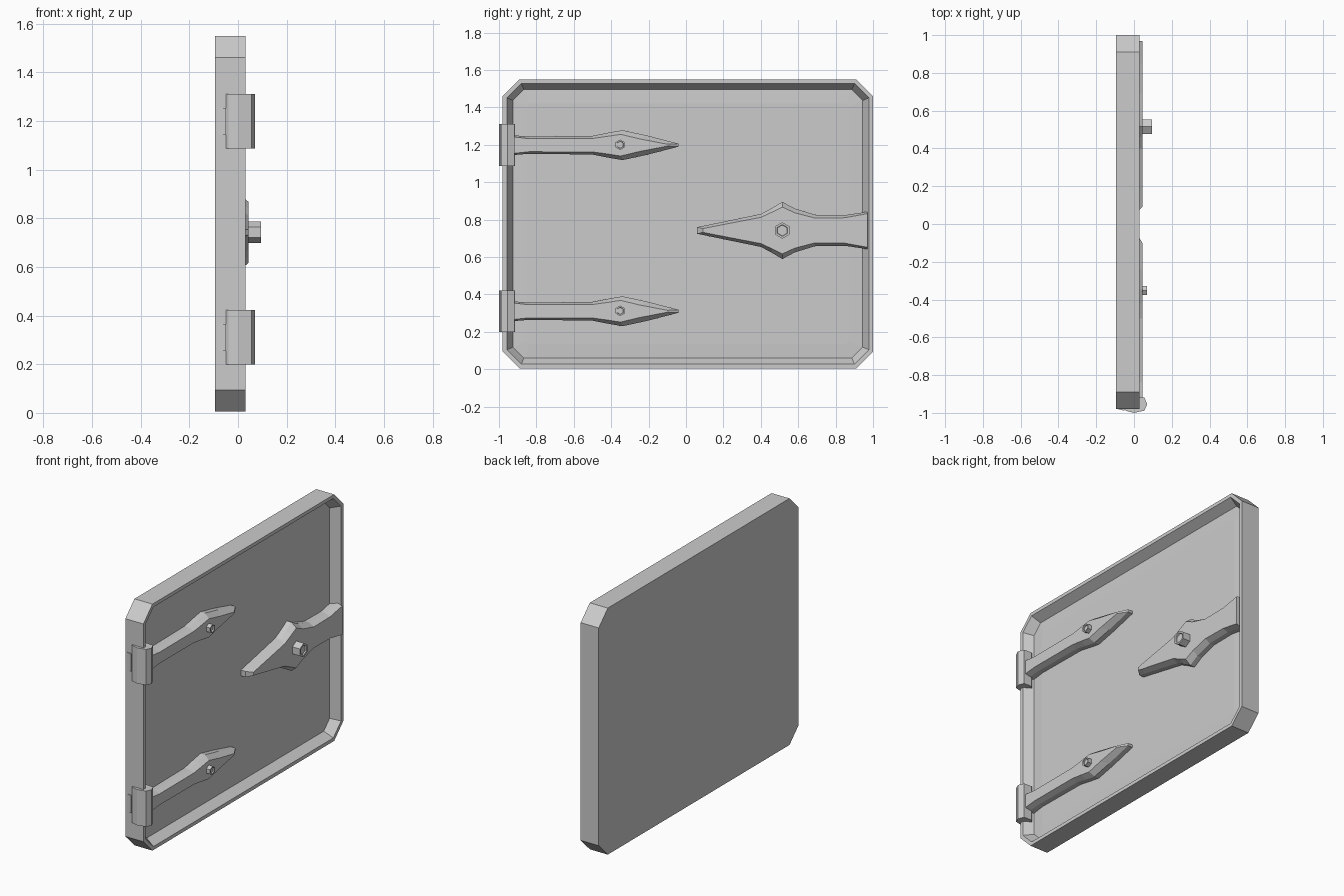
import bpy, bmesh
from math import cos, sin, pi

old = bpy.data.objects.get("Cube")
if old:
    bpy.data.objects.remove(old, do_unlink=True)

# Single flat grey
grey = bpy.data.materials.new("grey_metal")
grey.use_nodes = True
colour = (0.6, 0.6, 0.6, 1)
grey.diffuse_color = colour
grey.node_tree.nodes["Principled BSDF"].inputs["Base Color"].default_value = colour


def loft(name, loops):
    """Skin a stack of matching loops and cap both ends."""
    bm = bmesh.new()
    rings = [[bm.verts.new(p) for p in loop] for loop in loops]
    n = len(rings[0])
    for a, b in zip(rings, rings[1:]):
        for i in range(n):
            j = (i + 1) % n
            bm.faces.new((a[i], a[j], b[j], b[i]))
    bm.faces.new(rings[0][::-1])
    bm.faces.new(rings[-1])
    bmesh.ops.recalc_face_normals(bm, faces=bm.faces)
    mesh = bpy.data.meshes.new(name)
    bm.to_mesh(mesh)
    bm.free()
    mesh.materials.append(grey)
    obj = bpy.data.objects.new(name, mesh)
    bpy.context.collection.objects.link(obj)
    return obj


def panel_loop(x, inset):
    """Rectangle with cut corners, shrunk evenly by inset."""
    y0, y1, z0, z1 = -0.98 + inset, 1 - inset, 0.005 + inset, 1.55 - inset
    c = 0.09 - inset * 0.58
    return [(x, y, z) for y, z in (
        (y0 + c, z0), (y1 - c, z0), (y1, z0 + c), (y1, z1 - c),
        (y1 - c, z1), (y0 + c, z1), (y0, z1 - c), (y0, z0 + c))]


def strap(name, z, outer, inner, base=-0.04, mid=0.01, top=0.044):
    """Mirrored blade outline with straight sides and a sloped edge."""
    def ring(x, half):
        return ([(x, y, z + h) for y, h in half] +
                [(x, y, z - h) for y, h in reversed(half)])
    return loft(name, [ring(base, outer), ring(mid, outer), ring(top, inner)])


def bolt(name, y, z, radius, x0, x1):
    def ring(x, r):
        return [(x, y + r * sin(i * pi / 3), z + r * cos(i * pi / 3)) for i in range(6)]
    # Head with a small dished centre
    return loft(name, [ring(x0, radius), ring(x1, radius),
                       ring(x1, radius * 0.72), ring(x1 - 0.008, radius * 0.66)])


# Door tray: flat back, thin sloped rim, recessed floor
loft("door_panel", [panel_loop(-0.095, 0), panel_loop(0.03, 0), panel_loop(0.03, 0.022),
                    panel_loop(-0.026, 0.055), panel_loop(-0.022, 0.13)])

# Hinge straps, barrels and bolts
hinge_outer = [(-0.95, 0.055), (-0.84, 0.046), (-0.5, 0.05), (-0.42, 0.066),
               (-0.34, 0.08), (-0.21, 0.052), (-0.04, 0.008)]
hinge_inner = [(-0.95, 0.047), (-0.84, 0.035), (-0.5, 0.036), (-0.42, 0.047),
               (-0.35, 0.058), (-0.25, 0.034), (-0.1, 0.005)]
barrel = [(-0.055, -0.975), (-0.04, -0.99), (0.0, -1.0), (0.055, -0.988),
          (0.07, -0.955), (0.055, -0.918), (0.0, -0.915)]
for label, z in (("lower", 0.31), ("upper", 1.198)):
    strap(label + "_hinge_strap", z, hinge_outer, hinge_inner)
    loft(label + "_hinge_barrel", [[(x, y, z + h) for x, y in barrel] for h in (-0.112, 0.112)])
    leaf = [(-0.093, -0.978), (-0.05, -0.989), (-0.05, -0.97), (-0.093, -0.97)]
    loft(label + "_hinge_leaf", [[(x, y, z + h) for x, y in leaf] for h in (-0.055, 0.055)])
    bolt(label + "_hinge_bolt", -0.352, z + 0.002, 0.028, 0.02, 0.07)

# Latch strap reaching over the rim, with its bolt
latch_outer = [(0.06, 0.018), (0.1, 0.026), (0.4, 0.088), (0.46, 0.12), (0.515, 0.153),
               (0.58, 0.118), (0.69, 0.084), (0.85, 0.082), (0.97, 0.1)]
latch_inner = [(0.09, 0.01), (0.13, 0.018), (0.4, 0.07), (0.46, 0.098), (0.515, 0.125),
               (0.58, 0.095), (0.69, 0.066), (0.85, 0.068), (0.97, 0.09)]
strap("latch_strap", 0.742, latch_outer, latch_inner)
bolt("latch_bolt", 0.515, 0.742, 0.044, 0.02, 0.095)
